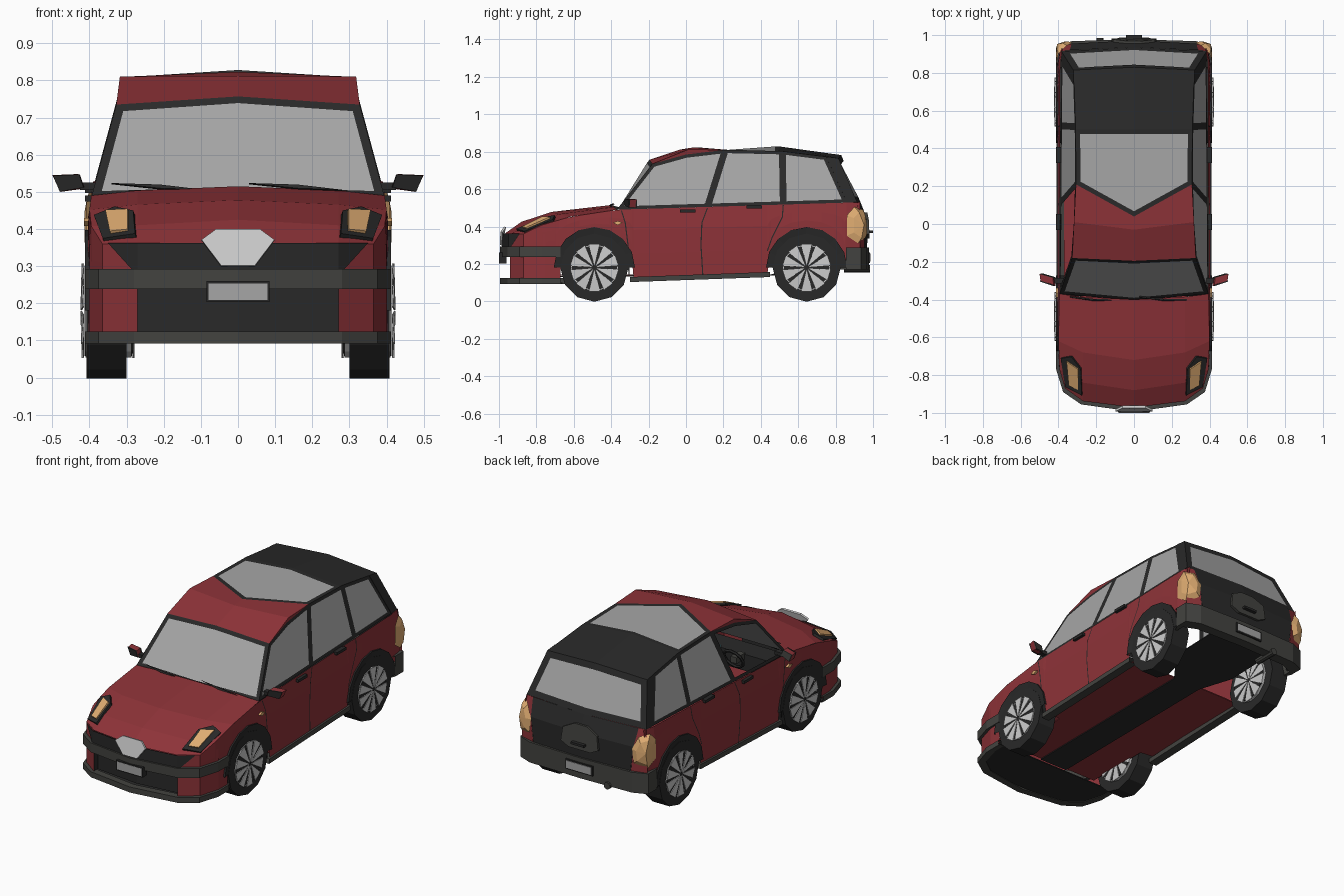
import bpy, bmesh
from math import sin, cos, pi, radians

if "Cube" in bpy.data.objects:
    bpy.data.objects.remove(bpy.data.objects["Cube"])

def material(name, r, g, b):
    m = bpy.data.materials.new(name)
    m.diffuse_color = (r, g, b, 1)
    m.use_nodes = True
    m.node_tree.nodes["Principled BSDF"].inputs["Base Color"].default_value = m.diffuse_color
    return m

RED = material("red_paint", .27, .033, .04)
BLACK = material("black_trim", .022, .022, .022)
DARK = material("dark_grey_trim", .055, .055, .05)
LAMP = material("amber_lamp", .75, .42, .17)
GLASS = material("grey_glass", .38, .38, .38)
METAL = material("light_metal", .55, .55, .55)

def finish(name, bm, mats, mirror=False, thick=0):
    bmesh.ops.remove_doubles(bm, verts=bm.verts, dist=.0005)
    bmesh.ops.recalc_face_normals(bm, faces=bm.faces)
    me = bpy.data.meshes.new(name)
    bm.to_mesh(me)
    bm.free()
    ob = bpy.data.objects.new(name, me)
    bpy.context.collection.objects.link(ob)
    for m in mats:
        me.materials.append(m)
    if mirror:
        ob.modifiers.new("mirror", 'MIRROR')
    if thick:
        s = ob.modifiers.new("solid", 'SOLIDIFY')
        s.thickness, s.offset = thick, 0
    return ob

def grid(name, rows, mat, mirror=True, thick=0):
    bm = bmesh.new()
    vs = [[bm.verts.new(p) for p in r] for r in rows]
    for a, b in zip(vs, vs[1:]):
        for i in range(len(a) - 1):
            bm.faces.new((a[i], a[i + 1], b[i + 1], b[i]))
    return finish(name, bm, [mat], mirror, thick)

def slab(name, pts, mat, mirror=False, thick=.012):
    bm = bmesh.new()
    bm.faces.new([bm.verts.new(p) for p in pts])
    return finish(name, bm, [mat], mirror, thick)

def box(name, lo, hi, mat, mirror=False):
    bm = bmesh.new()
    bmesh.ops.create_cube(bm, size=1)
    for v in bm.verts:
        v.co = [(a + b) / 2 + c * (b - a) for a, b, c in zip(lo, hi, v.co)]
    return finish(name, bm, [mat], mirror)

def window(name, pts, frame, glass=True):
    bm = bmesh.new()
    f = bm.faces.new([bm.verts.new(p) for p in pts])
    bm.normal_update()
    rim = bmesh.ops.inset_individual(bm, faces=[f], thickness=frame, use_even_offset=True)['faces']
    for g in bm.faces:
        g.material_index = 0 if g in rim else 1
    if not glass:
        bmesh.ops.delete(bm, geom=[g for g in bm.faces if g not in rim], context='FACES')
    return finish(name, bm, [BLACK, GLASS])

def interp(t, pts):
    for (a, u), (b, v) in zip(pts, pts[1:]):
        if t <= b:
            return u + (v - u) * max(0, (t - a) / (b - a))
    return pts[-1][1]

def mirrored(half):
    return half + [(-x, y, z) for x, y, z in reversed(half) if x > 0]

# body shape functions: half width, shoulder height, front plan curve
def body_x(y, z):
    plan = interp(y, [(-.94, .27), (-.87, .365), (-.77, .395), (-.62, .404), (.86, .404), (.94, .39)])
    return plan + interp(z, [(.13, -.006), (.3, 0), (.42, 0), (.53, -.014)])

def shoulder(y):
    return interp(y, [(-.87, .36), (-.77, .408), (-.62, .452), (-.37, .49), (.93, .53)])

def front_y(x):
    return interp(x, [(0, -.975), (.27, -.94), (.365, -.87), (.40, -.75)])

def cabin(y, z):
    return (.391 - (z - .5) * .27, y, z)

AXLES = (-.49, .645)

# side panels with wheel openings
def arch(yc, r, n=8):
    return [(yc - r * cos(pi * i / n), .18 + r * sin(pi * i / n)) for i in range(n + 1)]

bottom = [(-.87, .28), (-.77, .27), (-.70, .27)] + arch(AXLES[0], .205) + [(-.28, .125), (.1, .135), (.435, .145)]
bottom += arch(AXLES[1], .205) + [(.857, .25), (.93, .25)]
rows = []
for y, z in bottom:
    zs = [z + (shoulder(y) - z) * t for t in (0, .35, .7, 1)]
    rows.append([(body_x(y, q), y, q) for q in zs])
grid("body_side", rows, RED)

# wheel arch cladding
for label, yc in zip(("front", "rear"), AXLES):
    inner, outer = arch(yc, .17), arch(yc, .217)
    grid(label + "_arch_trim", [[(.405, y, z) for y, z in inner],
         [(.412, y, z) for y, z in outer], [(.37, y, z) for y, z in outer]], BLACK)

# hood
def edge(y):
    return (body_x(y, shoulder(y)), y, shoulder(y))

grid("hood", [[(0, -.972, .36), (.27, -.938, .36), edge(-.87)],
              [(0, -.88, .425), (.27, -.84, .41), edge(-.77)],
              [(0, -.72, .478), (.27, -.68, .466), edge(-.62)],
              [(0, -.40, .515), (.27, -.385, .504), edge(-.37)]], RED)

# nose, grille and front bumper
xs = [0, .14, .27, .365, .40]
grid("nose", [[(x, front_y(x), z) for x in xs] for z in (.28, .36)], RED)
grid("upper_grille", [[(x, front_y(x) - .008, .285) for x in (0, .14, .27, .28)],
                      [(x, front_y(x) - .008, .362) for x in (0, .14, .27, .35)]], BLACK)
slab("grille_plate", mirrored([(.045, -.99, .30), (.098, -.986, .37), (.06, -.968, .398)]), METAL)
grid("bumper_corner", [[(x, front_y(x), z) for x in (.27, .365, .40)] + [(.402, -.67, z)] for z in (.11, .25)], RED)
grid("lower_grille", [[(0, -.93, z), (.27, -.90, z), (.27, -.94, z)] for z in (.12, .165, .25)], BLACK)

def band(name, plan, z0, z1, dy, mat):
    inner = [(x * .93, y + dy) for x, y in plan]
    grid(name, [[(x, y, z) for x, y in p] for p, z in
                ((inner, z0), (plan, z0), (plan, z1), (inner, z1), (inner, z0))], mat)

nose_plan = [(0, -.994), (.28, -.955), (.375, -.89), (.412, -.77), (.412, -.67)]
band("front_bumper", nose_plan, .238, .292, .04, DARK)
band("front_lip", nose_plan, .092, .124, .04, DARK)
slab("front_undertray", mirrored([(x * .99, y + .01, .098) for x, y in nose_plan[1:]]), BLACK, thick=.006)
box("front_plate_frame", (-.085, -.999, .203), (.085, -.96, .26), BLACK)
box("front_plate", (-.079, -1.0, .209), (.079, -.97, .254), GLASS)

# headlights
slab("headlight_housing", [(.275, -.905, .382), (.362, -.86, .369), (.386, -.71, .432), (.33, -.70, .455),
                           (.28, -.765, .444)], BLACK, True, .014)
slab("headlight", [(.295, -.875, .393), (.343, -.853, .388), (.355, -.725, .445), (.295, -.765, .448)], LAMP, True, .016)

# windscreen, roof and tailgate
window("windscreen", mirrored([(0, -.405, .495), cabin(-.37, .485), cabin(-.18, .735), (0, -.195, .757)]), .023)
lines = [[(0, -.195, .757), cabin(-.18, .735)], [(0, -.03, .812), (.318, .01, .811)], [(0, .04, .823), cabin(.21, .81)]]
grid("roof_front", lines, RED)
grid("roof_side_rail", [[cabin(-.18, .735), cabin(0, .785), cabin(.21, .81)],
                        [cabin(-.18, .735), (.318, .01, .811), cabin(.21, .81)]], RED)
window("roof_glass", mirrored([(0, .04, .823), cabin(.21, .81), cabin(.5, .803), (0, .5, .828)]), .024)
grid("roof_rear", [[(0, .5, .828), cabin(.5, .803)], [(0, .83, .782), cabin(.815, .765)]], BLACK)
window("rear_window", mirrored([(0, .83, .782), cabin(.815, .765), cabin(.915, .53), (0, .935, .525)]), .035)
grid("tailgate", [[(0, .935, .525), (.34, .92, .53)], [(0, .972, .43), (.33, .955, .43)],
                  [(0, .968, .27), (.31, .955, .27)]], BLACK)
grid("rear_corner", [[(.34, .92, .53), (.385, .915, .53)], [(.33, .955, .43), (.404, .93, .43)],
                     [(.31, .955, .25), (.404, .93, .25)]], RED)
slab("tailgate_panel", mirrored([(.07, .974, .335), (.12, .974, .36), (.11, .970, .44), (.04, .962, .475)]), DARK, thick=.014)
box("tailgate_handle", (-.042, .965, .365), (.042, 1.0, .378), BLACK)

# tail lights wrapping round the rear corners
tail = [(.408, .86, .35), (.408, .86, .46), (.400, .90, .505), (.355, .945, .49), (.325, .96, .42), (.335, .96, .34),
        (.40, .92, .31), (.408, .86, .35)]
middle = (.406, .945, .41)
grid("tail_light", [tail, [tuple(m + (a - m) * .7 + o for a, m, o in zip(p, middle, (.006, .012, 0))) for p in tail],
                    [(.408, .952, .41)] * 8], LAMP)

# rear bumper, plate and exhaust
band("rear_bumper", [(0, .978), (.33, .968), (.412, .935), (.412, .855)], .17, .288, -.06, DARK)
box("rear_plate_frame", (-.088, .96, .205), (.088, .984, .262), BLACK)
box("rear_plate", (-.08, .96, .212), (.08, .987, .255), GLASS)
bpy.ops.mesh.primitive_cylinder_add(vertices=10, radius=.02, depth=.14, location=(-.18, .915, .175), rotation=(pi / 2, 0, 0))
bpy.context.object.name = "exhaust_pipe"
bpy.context.object.data.materials.append(DARK)

# floor pan with dark centre tunnel
slab("floor_pan", mirrored([(.29, -.69, .14), (.29, -.29, .14), (.37, -.28, .14), (.37, .44, .15), (.28, .45, .15)]), RED, thick=.006)
slab("centre_tunnel", mirrored([(.09, -.69, .132), (.09, .45, .14), (.2, .6, .18), (.2, .92, .19)]), BLACK, thick=.006)

# side windows; the left front one is open
cells = {"front": [(-.37, .49), (-.18, .735), (0, .785), (.21, .81), (.115, .505)],
         "middle": [(.115, .505), (.21, .81), (.515, .803), (.52, .517)],
         "rear": [(.52, .517), (.515, .803), (.75, .773), (.86, .528)]}
for s, side in ((1, "right"), (-1, "left")):
    for key, pts in cells.items():
        ps = [cabin(y, z) for y, z in pts]
        window(f"{side}_{key}_window", [(x * s, y, z) for x, y, z in ps], .018, not (s < 0 and key == "front"))
slab("rear_pillar", [cabin(*p) for p in ((.86, .528), (.75, .773), (.815, .765), (.915, .53))], BLACK, True, .004)

# door seams, handles, sills and small side lamps
def seam(name, pts, w=.006):
    grid(name, [[(body_x(y, z) + .002, y + d, z) for y, z in pts] for d in (-w / 2, w / 2)], BLACK)

seam("front_door_seam", [(-.345, .485), (-.325, .42), (-.31, .3), (-.305, .14)])
seam("middle_door_seam", [(.115, .50), (.085, .42), (.08, .3), (.09, .14)])
seam("rear_door_seam", [(.52, .515), (.515, .45), (.46, .34), (.435, .27)])
for label, y, z in (("front", .01, .482), ("rear", .365, .505)):
    box(label + "_door_handle", (.385, y - .042, z - .008), (.412, y + .042, z + .008), BLACK, True)
grid("side_sill", [[(x, y, z + dz) for x, dz in ((.36, 0), (.41, 0), (.41, .027), (.36, .027), (.36, 0))]
                   for y, z in ((-.30, .103), (.45, .13))], DARK)
slab("side_repeater", [(.408, -.39, .42), (.408, -.365, .43), (.408, -.34, .42), (.408, -.365, .408)], LAMP, True)

# door mirrors
grid("door_mirror", [[(.415, -.325, .515), (.425, -.325, .545), (.495, -.30, .543), (.48, -.305, .503), (.415, -.325, .515)],
                     [(.42, -.285, .508), (.43, -.285, .548), (.5, -.265, .545), (.478, -.27, .50), (.42, -.285, .508)]], RED)
for nm, d, m in (("mirror_front", (-.325, -.302), BLACK), ("mirror_glass", (-.285, -.266), DARK)):
    slab(nm, [(.415, d[0], .512), (.427, d[0], .547), (.497, d[1], .544), (.479, d[1], .501)], m, True, .006)
box("mirror_stem", (.37, -.315, .505), (.425, -.285, .525), BLACK, True)

# wipers
for nm, x in (("left_wiper", -.34), ("right_wiper", .03)):
    slab(nm, [(x, -.385, .522), (x + .13, -.40, .518), (x + .25, -.40, .504), (x + .13, -.405, .508)], BLACK, thick=.008)

# wheels: tyre, rim barrel, dark face and twisted spokes
def disc(name, r, x0, x1, y, mat):
    bpy.ops.mesh.primitive_cylinder_add(vertices=12, radius=r, depth=abs(x1 - x0), location=((x0 + x1) / 2, y, .18),
                                        rotation=(0, pi / 2, 0))
    bpy.context.object.name = name
    bpy.context.object.data.materials.append(mat)

for s, side in ((1, "right"), (-1, "left")):
    for end, y in zip(("front", "rear"), AXLES):
        nm = f"{side}_{end}_"
        disc(nm + "tyre", .182, s * .30, s * .408, y, BLACK)
        disc(nm + "rim", .126, s * .287, s * .411, y, METAL)
        disc(nm + "rim_face", .122, s * .282, s * .413, y, BLACK)
        bm = bmesh.new()
        for k in range(10):
            a = k * pi / 5
            for x0, x1 in ((.422, .416), (.282, .28)):
                ring = [(x0, .012, a - .2), (x1, .13, a - .23), (x1 + .003, .13, a + .23), (x0, .012, a + .2)]
                bm.faces.new([bm.verts.new((s * x, y + r * sin(t), .18 + r * cos(t))) for x, r, t in ring])
        finish(nm + "spokes", bm, [METAL], thick=.004)

# dashboard, screen and steering wheel
box("dashboard", (-.36, -.38, .38), (.36, -.25, .475), BLACK)
box("dash_screen", (-.05, -.25, .43), (.05, -.24, .49), material("cyan_screen", .2, .5, .55))
bpy.ops.mesh.primitive_torus_add(major_segments=12, minor_segments=6, major_radius=.06, minor_radius=.009,
                                 location=(-.18, -.18, .47), rotation=(radians(65), 0, 0))
bpy.context.object.name = "steering_wheel"
bpy.context.object.data.materials.append(BLACK)
box("steering_column", (-.2, -.26, .445), (-.16, -.18, .48), DARK)
